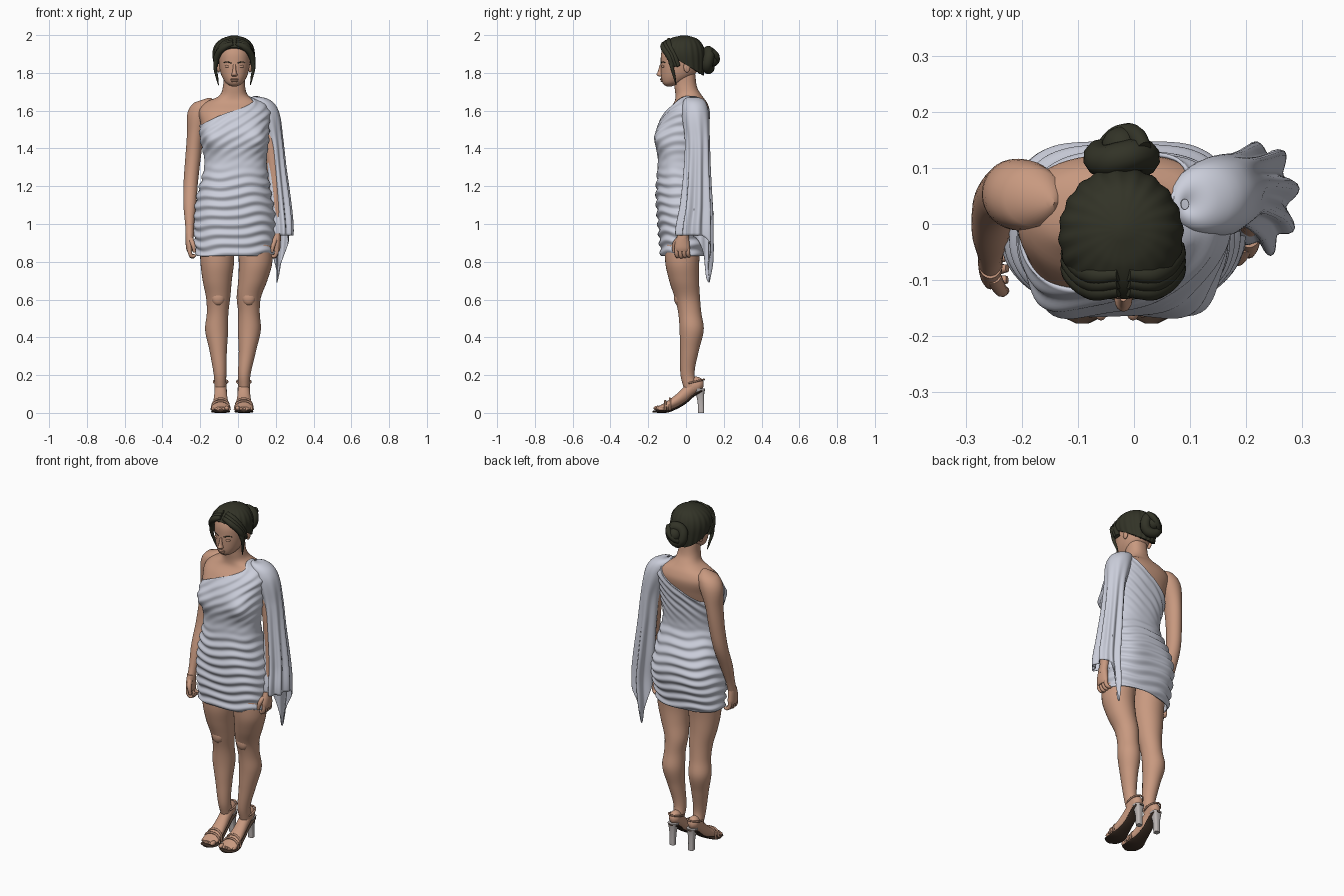
import bpy, bmesh, math
from math import sin, cos, pi, exp

def material(name, rgb):
    m = bpy.data.materials.new(name)
    m.diffuse_color = (*rgb, 1)
    return m

SKIN = material("skin", (0.58, 0.32, 0.215))
CLOTH = material("pale silver cloth", (0.60, 0.62, 0.71))
HAIR = material("dark hair", (0.032, 0.033, 0.02))
SHOE = material("tan shoe", (0.45, 0.25, 0.17))
HEEL = material("silver heel", (0.50, 0.46, 0.45))
SOLE = material("dark sole", (0.05, 0.03, 0.02))

def sample(rings, t):
    """Smooth interpolation of ring values at height t."""
    t = min(max(t, rings[0][0]), rings[-1][0])
    i = 0
    while i < len(rings) - 2 and t > rings[i + 1][0]:
        i += 1
    p, q = rings[i], rings[i + 1]
    o, r = rings[max(i - 1, 0)], rings[min(i + 2, len(rings) - 1)]
    h = q[0] - p[0]
    u = (t - p[0]) / h
    out = []
    for k in range(1, 5):
        m0 = (q[k] - o[k]) / (q[0] - o[0]) * h
        m1 = (r[k] - p[k]) / (r[0] - p[0]) * h
        out.append((2*u**3 - 3*u*u + 1)*p[k] + (u**3 - 2*u*u + u)*m0
                   + (3*u*u - 2*u**3)*q[k] + (u**3 - u*u)*m1)
    return out

def shell(name, mat, rings, lo=None, hi=None, seg=32, rows=30, axis="z",
          fold=None, n=2.0, caps=True, thick=0):
    """Loft through (t, centre a, centre b, radius a, radius b) rings."""
    bm = bmesh.new()
    grid = []
    for i in range(rows + 1):
        row = []
        for j in range(seg):
            th = 2 * pi * j / seg
            a0 = lo(th) if lo else rings[0][0]
            a1 = hi(th) if hi else rings[-1][0]
            t = a0 + (a1 - a0) * i / rows
            a, b, ra, rb = sample(rings, t)
            d = fold(th, t) if fold else 0
            c, s = cos(th), sin(th)
            a += math.copysign(abs(c) ** (2 / n), c) * (ra + d)
            b += math.copysign(abs(s) ** (2 / n), s) * (rb + d)
            row.append(bm.verts.new((a, b, t) if axis == "z" else (a, t, b)))
        grid.append(row)
    for r0, r1 in zip(grid, grid[1:]):
        for j in range(seg):
            k = (j + 1) % seg
            bm.faces.new((r0[j], r0[k], r1[k], r1[j]))
    if caps:
        bm.faces.new(grid[0])
        bm.faces.new(grid[-1])
    bmesh.ops.recalc_face_normals(bm, faces=bm.faces)
    ob = finish(name, bm, mat)
    if thick:
        mod = ob.modifiers.new("thickness", "SOLIDIFY")
        mod.thickness, mod.offset = thick, -1
    return ob

def finish(name, bm, mat):
    me = bpy.data.meshes.new(name)
    bm.to_mesh(me)
    bm.free()
    me.materials.append(mat)
    ob = bpy.data.objects.new(name, me)
    bpy.context.collection.objects.link(ob)
    return ob

def blob(name, mat, loc, size):
    bm = bmesh.new()
    bmesh.ops.create_uvsphere(bm, u_segments=20, v_segments=14, radius=1)
    for v in bm.verts:
        v.co = [l + c * s for l, c, s in zip(loc, v.co, size)]
    return finish(name, bm, mat)

def tube(name, mat, pts, closed=False):
    """Round tube through (x, y, z, radius) points."""
    cu = bpy.data.curves.new(name, "CURVE")
    cu.dimensions, cu.bevel_depth, cu.bevel_resolution = "3D", 1, 3
    cu.resolution_u, cu.use_fill_caps = 6, True
    sp = cu.splines.new("BEZIER")
    sp.bezier_points.add(len(pts) - 1)
    sp.use_cyclic_u = closed
    for p, q in zip(sp.bezier_points, pts):
        p.co, p.radius = q[:3], q[3]
        p.handle_left_type = p.handle_right_type = "AUTO"
    cu.materials.append(mat)
    ob = bpy.data.objects.new(name, cu)
    bpy.context.collection.objects.link(ob)
    bpy.ops.object.select_all(action="DESELECT")
    ob.select_set(True)
    bpy.context.view_layer.objects.active = ob
    bpy.ops.object.convert(target="MESH")

# Torso and dress share one set of body rings
BODY = [(0.83, -0.02, -0.015, 0.195, 0.112), (0.95, -0.02, -0.008, 0.207, 0.130),
        (1.05, -0.02, -0.008, 0.207, 0.138), (1.15, -0.02, -0.015, 0.190, 0.136),
        (1.28, -0.013, -0.035, 0.163, 0.110), (1.34, -0.013, -0.034, 0.158, 0.108),
        (1.45, -0.018, -0.03, 0.176, 0.122), (1.53, -0.02, -0.012, 0.178, 0.125),
        (1.60, -0.022, 0.013, 0.185, 0.112), (1.645, -0.022, 0.024, 0.150, 0.086),
        (1.675, -0.022, 0.016, 0.082, 0.072), (1.72, -0.021, 0.0, 0.060, 0.060),
        (1.80, -0.02, -0.01, 0.056, 0.058)]

def bulge(th, z):
    bust = sum(exp(-((th - 1.5*pi - s) / 0.36) ** 2) for s in (-0.62, 0.62))
    seat = sum(exp(-((th - 0.5*pi - s) / 0.4) ** 2) for s in (-0.55, 0.55))
    return 0.026*bust*exp(-((z - 1.455)/0.06)**2) + 0.016*seat*exp(-((z - 1.03)/0.09)**2)

def drape(th, z):
    w = 1 / (1 + exp((z - 1.27) / 0.02))
    ruche = 0.0055*sin(2*pi*z/0.052 + 1.5*sin(2*th) + 0.8*sin(5*th + 9*z))
    slant = 0.0035*sin(2*pi*(z - 0.13*cos(th))/0.05) / (1 + exp((1.38 - z)/0.03))
    return 0.007 + bulge(th, z) + w*ruche + (1 - w)*slant

shell("upper_body", SKIN, BODY, lo=lambda th: 1.38, seg=64, rows=40, fold=bulge, n=2.3)
shell("draped_dress", CLOTH, BODY, seg=96, rows=130, fold=drape, n=2.3, caps=False,
      hi=lambda th: 1.60 + 0.078*cos(th) - 0.05*max(0, sin(th))*(1 - cos(th)), thick=0.006)

# Wide fluted sleeve over the left arm, with a hanging point at the back
SLEEVE = [(0.69, 0.215, 0.085, 0.022, 0.03), (0.80, 0.222, 0.06, 0.042, 0.075),
          (0.95, 0.232, 0.045, 0.052, 0.092), (1.10, 0.22, 0.055, 0.054, 0.078),
          (1.30, 0.20, 0.06, 0.051, 0.066), (1.45, 0.184, 0.06, 0.053, 0.064),
          (1.58, 0.153, 0.05, 0.068, 0.071), (1.64, 0.128, 0.045, 0.063, 0.062),
          (1.668, 0.105, 0.04, 0.04, 0.042), (1.678, 0.09, 0.035, 0.008, 0.01)]
shell("wide_sleeve", CLOTH, SLEEVE, seg=72, rows=60, caps=False, thick=0.004,
      lo=lambda th: 0.94 - 0.25*max(0, cos(th - 1.9))**3,
      fold=lambda th, z: 0.012*sin(7*th + 1.5*sin(th))*min(1, max(0, (1.62 - z)/0.55)))

# Arms and hands
shell("right_arm", SKIN, [(0.94, -0.256, -0.068, 0.022, 0.028), (0.99, -0.256, -0.052, 0.023, 0.027),
      (1.10, -0.255, -0.015, 0.034, 0.036), (1.22, -0.25, 0.03, 0.038, 0.042),
      (1.35, -0.238, 0.05, 0.041, 0.047), (1.48, -0.224, 0.055, 0.046, 0.056),
      (1.58, -0.203, 0.052, 0.066, 0.064), (1.63, -0.185, 0.048, 0.061, 0.056),
      (1.66, -0.162, 0.042, 0.038, 0.036), (1.668, -0.15, 0.04, 0.008, 0.01)])
shell("left_arm", SKIN, [(0.92, 0.205, -0.015, 0.022, 0.028), (1.0, 0.205, 0.0, 0.023, 0.027),
      (1.2, 0.20, 0.03, 0.036, 0.04), (1.5, 0.165, 0.05, 0.045, 0.05)])
for label, x, y, side in (("right", -0.256, -0.075, 1), ("left", 0.205, -0.02, -1)):
    shell(label + "_palm", SKIN, [(0.855, x, y, 0.014, 0.034), (0.87, x, y, 0.019, 0.04),
          (0.90, x, y, 0.021, 0.038), (0.95, x, y + 0.006, 0.022, 0.028)], rows=12)
    for k in range(4):
        fy = y - 0.03 + 0.02*k
        tube(f"{label}_finger_{k}", SKIN, [(x, fy, 0.875, 0.011), (x + 0.002*side, fy, 0.845, 0.011),
             (x + 0.014*side, fy + 0.004, 0.826 + 0.003*abs(k - 1), 0.010),
             (x + 0.03*side, fy + 0.006, 0.835, 0.007)])
    tube(label + "_thumb", SKIN, [(x + 0.006*side, y - 0.02, 0.92, 0.014),
         (x + 0.018*side, y - 0.042, 0.89, 0.012), (x + 0.026*side, y - 0.044, 0.85, 0.008)])

# Legs: height, right x, left x, centre y, radii
LEG = [(0.13, -0.093, 0.033, 0.030, 0.030, 0.042), (0.20, -0.095, 0.033, 0.008, 0.033, 0.037),
       (0.33, -0.105, 0.050, 0.018, 0.046, 0.050), (0.44, -0.113, 0.060, 0.030, 0.061, 0.064),
       (0.53, -0.108, 0.058, 0.020, 0.057, 0.061), (0.61, -0.105, 0.057, 0.007, 0.064, 0.067),
       (0.70, -0.110, 0.078, -0.01, 0.077, 0.079), (0.80, -0.110, 0.093, -0.02, 0.089, 0.090),
       (0.98, -0.112, 0.085, -0.01, 0.092, 0.100)]
for label, k, fx in (("right", 1, -0.092), ("left", 2, 0.031)):
    shell(label + "_leg", SKIN, [(r[0], r[k], *r[3:]) for r in LEG], rows=48)
    blob(label + "_kneecap", SKIN, (LEG[5][k], -0.04, 0.61), (0.036, 0.024, 0.042))
    # Foot, sole, heel and straps
    shell(label + "_foot", SKIN, [(-0.155, fx, 0.022, 0.03, 0.010), (-0.135, fx, 0.026, 0.046, 0.015),
          (-0.10, fx, 0.037, 0.046, 0.025), (-0.05, fx, 0.065, 0.038, 0.035),
          (0.0, fx, 0.105, 0.033, 0.045), (0.04, fx, 0.142, 0.032, 0.047),
          (0.075, fx, 0.152, 0.029, 0.034), (0.093, fx, 0.152, 0.012, 0.014)], axis="y")
    out = -1 if fx < 0 else 1
    for t in range(5):
        tx = fx + out*(-0.033 + 0.018*t)
        r = 0.013 if t == 0 else 0.0095
        blob(f"{label}_toe_{t}", SKIN, (tx, -0.15 + 0.005*t, 0.012 + r), (r, 0.022, r))
    shell(label + "_shoe_sole", SOLE, [(-0.177, fx, 0.007, 0.012, 0.004), (-0.16, fx, 0.007, 0.042, 0.006),
          (-0.10, fx, 0.007, 0.050, 0.006), (-0.05, fx, 0.026, 0.038, 0.006),
          (0.0, fx, 0.056, 0.030, 0.007), (0.04, fx, 0.092, 0.031, 0.008),
          (0.08, fx, 0.115, 0.031, 0.009), (0.10, fx, 0.122, 0.012, 0.006)], axis="y")
    shell(label + "_block_heel", HEEL, [(0.0, fx, 0.080, 0.016, 0.016), (0.06, fx, 0.078, 0.017, 0.017),
          (0.105, fx, 0.074, 0.023, 0.023), (0.128, fx, 0.072, 0.029, 0.029)], rows=10, n=3)
    for y, z, w in ((-0.11, 0.063, 0.049), (-0.085, 0.076, 0.046)):
        tube(label + "_toe_strap", SHOE, [(fx - w, y, 0.014, 0.006), (fx - w*0.75, y, z*0.8, 0.006),
             (fx, y, z, 0.006), (fx + w*0.75, y, z*0.8, 0.006), (fx + w, y, 0.014, 0.006)])
    tube(label + "_heel_strap", SHOE, [(fx + 0.036*cos(a*pi/4), 0.045 + 0.05*sin(a*pi/4),
         0.165 + 0.012*sin(a*pi/4), 0.005) for a in range(8)], True)

# Head and face
HX = -0.019
shell("head", SKIN, [(1.728, HX, -0.09, 0.012, 0.012), (1.74, HX, -0.08, 0.038, 0.040),
      (1.765, HX, -0.058, 0.058, 0.072), (1.80, HX, -0.040, 0.073, 0.093),
      (1.85, HX, -0.030, 0.082, 0.104), (1.91, HX, -0.025, 0.084, 0.105),
      (1.95, HX, -0.020, 0.072, 0.088), (1.98, HX, -0.015, 0.02, 0.03)], n=2.2, seg=40)
shell("nose", SKIN, [(1.780, HX, -0.132, 0.010, 0.008), (1.788, HX, -0.134, 0.016, 0.022),
      (1.805, HX, -0.132, 0.011, 0.018), (1.845, HX, -0.128, 0.007, 0.010)], rows=14, seg=16)
blob("upper_lip", SKIN, (HX, -0.129, 1.766), (0.022, 0.010, 0.005))
blob("lower_lip", SKIN, (HX, -0.126, 1.757), (0.019, 0.010, 0.006))
for s in (-1, 1):
    blob("eyelid", SKIN, (HX + s*0.034, -0.118, 1.834), (0.017, 0.012, 0.008))
    blob("ear", SKIN, (HX + s*0.083, 0.005, 1.832), (0.010, 0.018, 0.030))
    tube("eyebrow", HAIR, [(HX + s*0.016, -0.132, 1.851, 0.003), (HX + s*0.038, -0.126, 1.858, 0.003),
         (HX + s*0.058, -0.106, 1.853, 0.002)])

# Swept-back hair, loose front locks and coiled bun
shell("hair_cap", HAIR, [(1.77, -0.022, 0.01, 0.082, 0.080), (1.85, -0.023, -0.012, 0.104, 0.112),
      (1.91, -0.023, -0.02, 0.110, 0.119), (1.955, -0.022, -0.018, 0.094, 0.101),
      (1.985, -0.02, -0.012, 0.058, 0.064), (1.999, -0.02, -0.01, 0.010, 0.012)],
      lo=lambda th: 1.85 - 0.075*sin(th) + 0.01*sin(th)**2, seg=96, rows=30, thick=0.022,
      fold=lambda th, z: 0.002*sin(20*th)*min(1, (2.0 - z)/0.05))
for s in (-1, 1):
    for k in range(3):
        o = 0.014*k
        tube("front_lock", HAIR, [(HX + s*0.008, -0.118 + o, 1.955 + o*0.7, 0.012),
             (HX + s*0.055, -0.118 + o, 1.935 + o*0.6, 0.018),
             (HX + s*0.093, -0.088 + o, 1.885, 0.017), (HX + s*0.099, -0.068 + o, 1.835, 0.011)])
    tube("loose_strand", HAIR, [(HX + s*0.09, -0.09, 1.89, 0.013), (HX + s*0.101, -0.075, 1.83, 0.010),
         (HX + s*0.093, -0.062, 1.78, 0.007), (HX + s*0.084, -0.052, 1.735, 0.002)])
tube("bun_coil", HAIR, [(-0.022 + 0.040*cos(a*pi/4), 0.118 + 0.006*sin(a*pi/2),
     1.868 + 0.046*sin(a*pi/4), 0.029) for a in range(8)], True)
blob("bun_core", HAIR, (-0.022, 0.138, 1.875), (0.036, 0.036, 0.040))
tube("bun_twist", HAIR, [(-0.06, 0.13, 1.84, 0.014), (-0.03, 0.158, 1.86, 0.017),
     (0.0, 0.16, 1.89, 0.017), (0.018, 0.135, 1.92, 0.014)])

# Smooth shading with only hard rims kept sharp
bpy.ops.object.select_all(action="SELECT")
bpy.context.view_layer.objects.active = bpy.data.objects["head"]
bpy.ops.object.shade_smooth_by_angle(angle=math.radians(50))
